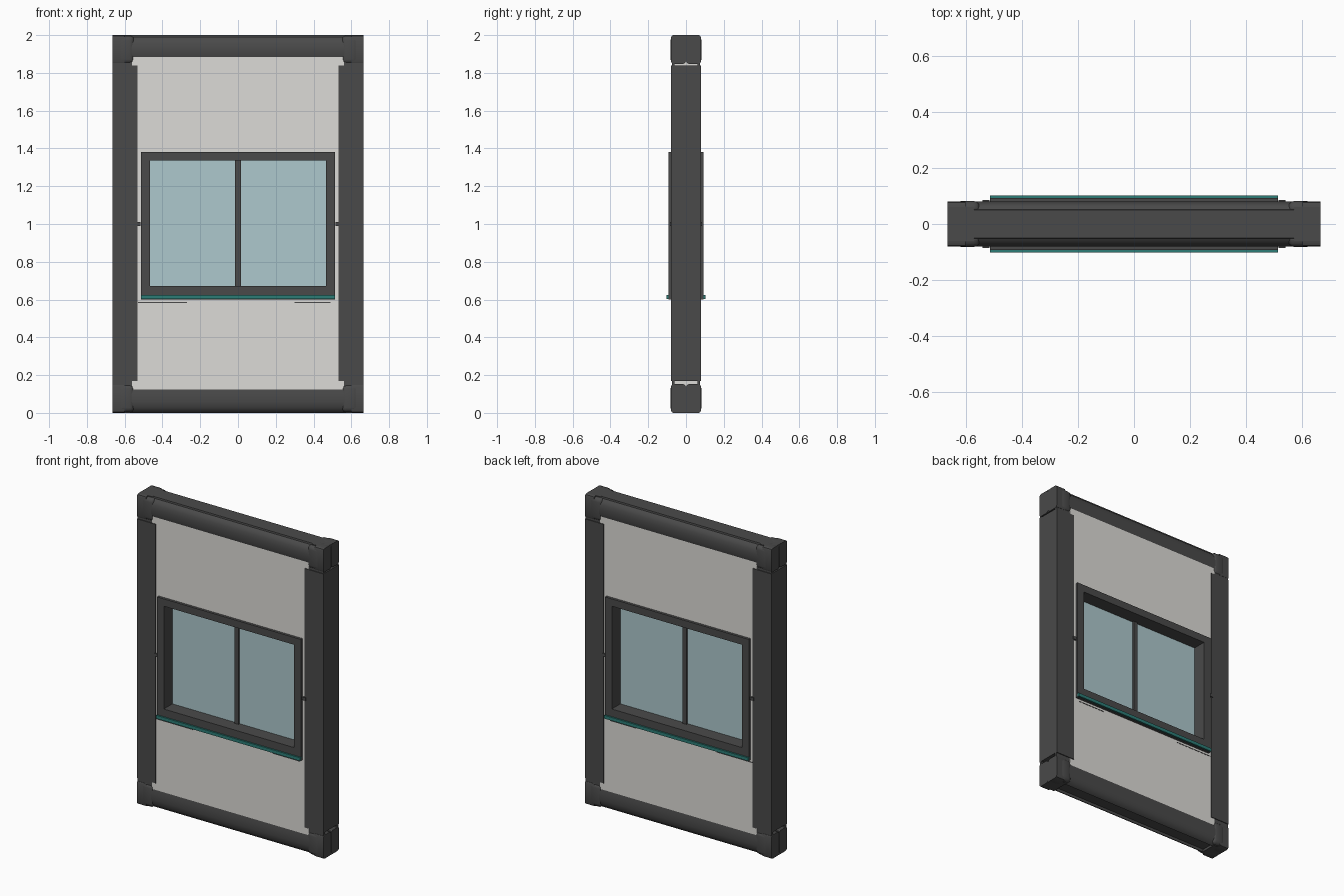
import bpy, bmesh, math

if "Cube" in bpy.data.objects:
    bpy.data.objects.remove(bpy.data.objects["Cube"])


def material(name, rgb):
    m = bpy.data.materials.new(name)
    m.diffuse_color = (*rgb, 1)
    m.use_nodes = True
    m.node_tree.nodes["Principled BSDF"].inputs["Base Color"].default_value = m.diffuse_color
    return m


DARK = material("charcoal", (0.068, 0.068, 0.068))
WHITE = material("off white", (0.72, 0.71, 0.68))
GLASS = material("pale blue glass", (0.42, 0.58, 0.61))
TEAL = material("teal", (0.025, 0.20, 0.18))


def finish(name, bm, mat, smooth=False):
    bmesh.ops.recalc_face_normals(bm, faces=bm.faces)
    me = bpy.data.meshes.new(name)
    bm.to_mesh(me)
    bm.free()
    me.materials.append(mat)
    ob = bpy.data.objects.new(name, me)
    bpy.context.collection.objects.link(ob)
    if smooth:
        bpy.ops.object.select_all(action='DESELECT')
        ob.select_set(True)
        bpy.context.view_layer.objects.active = ob
        bpy.ops.object.shade_smooth_by_angle(angle=math.radians(35))
    return ob


def box(name, x, y, z, mat, bevel=0, segments=2, along=None):
    """Box from (low, high) ranges; bevels all edges, or only those along one axis."""
    bm = bmesh.new()
    bmesh.ops.create_cube(bm, size=1)
    for v in bm.verts:
        for i, (a, b) in enumerate((x, y, z)):
            v.co[i] = (a + b) / 2 + v.co[i] * (b - a)
    if bevel:
        edges = [e for e in bm.edges if along is None or
                 abs((e.verts[0].co - e.verts[1].co).normalized()[along]) > 0.9]
        bmesh.ops.bevel(bm, geom=edges, offset=bevel, segments=segments,
                        profile=0.5, affect='EDGES')
    return finish(name, bm, mat, bool(bevel))


def ring(name, outer, inner, depth, mat):
    """Rectangular frame; outer and inner are (half width, low z, high z)."""
    bm = bmesh.new()
    loops = []
    for (w, lo, hi) in (outer, inner):
        for y in (-depth, depth):
            loops.append([bm.verts.new((px, y, pz)) for px, pz in
                          ((-w, lo), (w, lo), (w, hi), (-w, hi))])
    of, ob, nf, nb = loops
    for a, b in ((of, nf), (nf, nb), (nb, ob), (ob, of)):
        for i in range(4):
            j = (i + 1) % 4
            bm.faces.new((a[i], a[j], b[j], b[i]))
    return finish(name, bm, mat)


def rail(name, half, profile, flip):
    """Half profile (y, z) mirrored in y and swept along x."""
    pts = profile + [(-y, z) for y, z in reversed(profile)]
    bm = bmesh.new()
    ends = [[bm.verts.new((x, y, 2 - z if flip else z)) for y, z in pts]
            for x in (-half, half)]
    n = len(pts)
    for i in range(n):
        j = (i + 1) % n
        bm.faces.new((ends[0][i], ends[0][j], ends[1][j], ends[1][i]))
    for e in ends:
        bm.faces.new(e)
    return finish(name, bm, DARK, True)


# wall panel with the window opening
ring("wall_panel", (0.56, 0.09, 1.91), (0.49, 0.64, 1.36), 0.075, WHITE)

# top and bottom rails with rounded shoulders
rail("top_rail", 0.60, [(0.05, 2.0), (0.052, 1.99), (0.066, 1.982), (0.077, 1.96),
                        (0.08, 1.935), (0.08, 1.90), (0.074, 1.88)], False)
rail("bottom_rail", 0.60, [(0.04, 1.985), (0.045, 2.0), (0.06, 1.992), (0.075, 1.97),
                           (0.08, 1.94), (0.08, 1.90), (0.074, 1.87)], True)

for side, s in (("left", -1), ("right", 1)):
    def xr(a, b):
        return tuple(sorted((s * a, s * b)))

    # side posts and the small pegs beside the window
    box(side + "_post", xr(0.532, 0.665), (-0.08, 0.08), (0.17, 1.84), DARK)
    box(side + "_peg", xr(0.515, 0.54), (-0.085, 0.085), (0.99, 1.01), DARK)

    # corner fittings: core, end lobes, front and back lobes, joining plates
    for level, top in (("bottom", False), ("top", True)):
        def zr(a, b):
            return (2 - b, 2 - a) if top else (a, b)
        tag = level + "_" + side
        box(tag + "_corner_core", xr(0.57, 0.664), (-0.06, 0.06), zr(0, 0.14), DARK)
        for face, f in (("front", -1), ("back", 1)):
            def yr(a, b):
                return tuple(sorted((f * a, f * b)))
            box(f"{tag}_{face}_corner_lobe", xr(0.548, 0.638), yr(0.03, 0.082),
                zr(0.004, 0.152), DARK, 0.024, 3)
            box(f"{tag}_{face}_end_lobe", xr(0.60, 0.665), yr(0.001, 0.08),
                zr(0.0, 0.152), DARK, 0.014, 2, 0)
            box(f"{tag}_{face}_joining_plate", xr(0.562, 0.664), yr(0.062, 0.075),
                zr(0.10, 0.19), DARK)

# window frame, central bar, glass and sill
ring("window_frame", (0.513, 0.60, 1.382), (0.465, 0.672, 1.335), 0.092, DARK)
box("window_mullion", (-0.015, 0.015), (-0.016, 0.016), (0.66, 1.345), DARK)
box("window_glass", (-0.475, 0.475), (-0.004, 0.004), (0.66, 1.345), GLASS)
box("window_sill", (-0.513, 0.513), (-0.102, 0.102), (0.602, 0.623), TEAL)

# thin ledge showing through the panel under the window
for side, a, b in (("left", -0.53, -0.27), ("right", 0.30, 0.49)):
    box("ledge_sliver_" + side, (a, b), (-0.0765, 0.0765), (0.583, 0.588), DARK)
